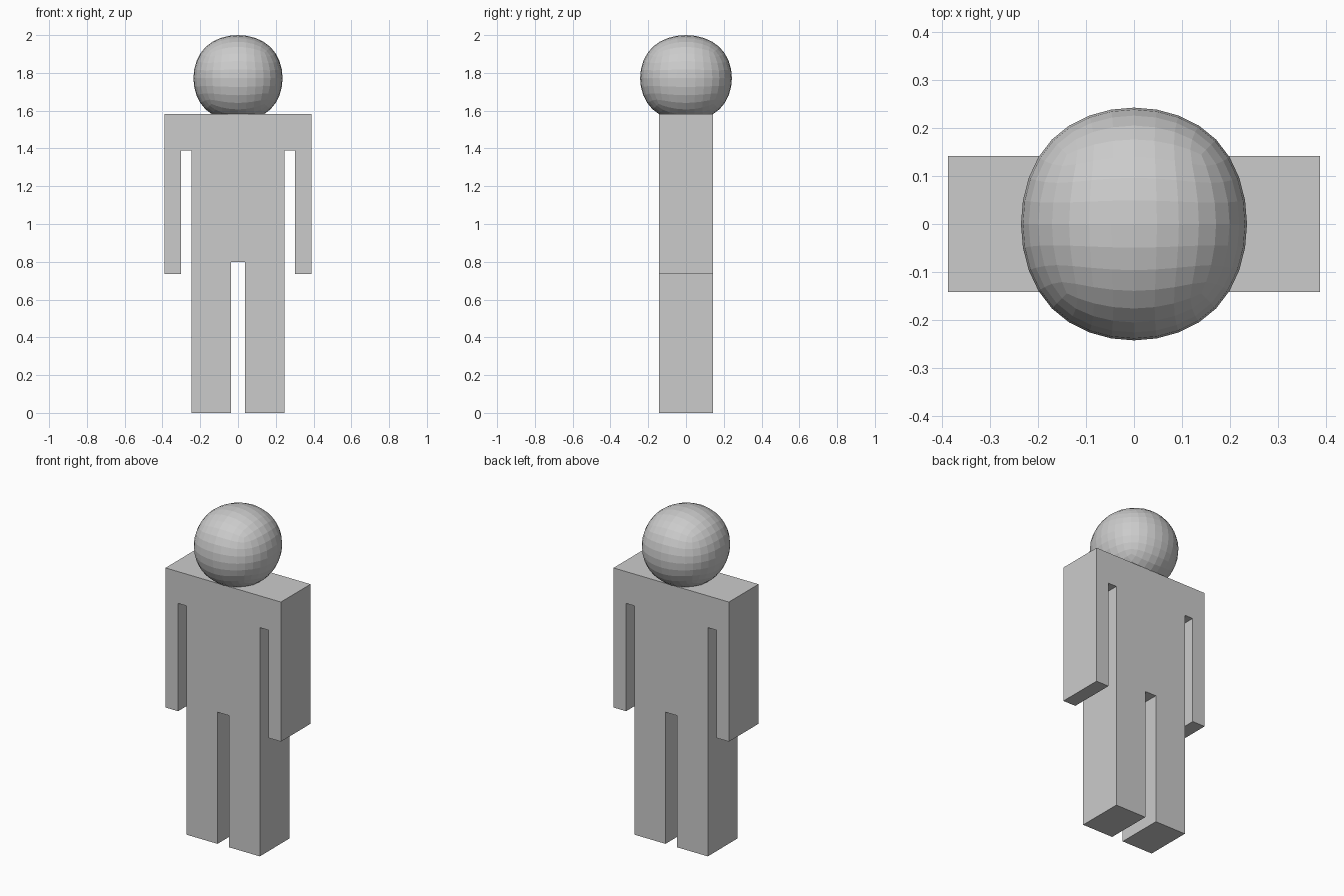
import bpy
import bmesh

cube = bpy.data.objects.get("Cube")
if cube:
    bpy.data.objects.remove(cube, do_unlink=True)

grey = bpy.data.materials.new("plain grey")
grey.use_nodes = True
colour = (0.6, 0.6, 0.6, 1)
grey.diffuse_color = colour
grey.node_tree.nodes["Principled BSDF"].inputs["Base Color"].default_value = colour


def add_object(name, bm):
    mesh = bpy.data.meshes.new(name)
    bm.to_mesh(mesh)
    bm.free()
    mesh.materials.append(grey)
    obj = bpy.data.objects.new(name, mesh)
    bpy.context.collection.objects.link(obj)
    return obj


# Body: one mirrored outline of torso, arms and legs, extruded front to back
DEPTH = 0.284
half = [(0.038, 0.8), (0.038, 0), (0.246, 0), (0.246, 1.39),
        (0.303, 1.39), (0.303, 0.735), (0.388, 0.735), (0.388, 1.583)]
outline = half + [(-x, z) for x, z in reversed(half)]
bm = bmesh.new()
face = bm.faces.new([bm.verts.new((x, -DEPTH / 2, z)) for x, z in outline])
result = bmesh.ops.extrude_face_region(bm, geom=[face], use_keep_orig=True)
moved = [v for v in result["geom"] if isinstance(v, bmesh.types.BMVert)]
bmesh.ops.translate(bm, vec=(0, DEPTH, 0), verts=moved)
bmesh.ops.recalc_face_normals(bm, faces=bm.faces)
add_object("body", bm)

# Head: a flat-shaded subdivided cube, slightly sunk into the shoulders
LIMIT = 0.8395  # half width of a subdivided cube of half width one
bm = bmesh.new()
bmesh.ops.create_cube(bm, size=2 / LIMIT)
head = add_object("head", bm)
head.location.z = 1.772
head.scale = (0.236, 0.243, 0.228)
rounding = head.modifiers.new("rounding", "SUBSURF")
rounding.levels = rounding.render_levels = 3
